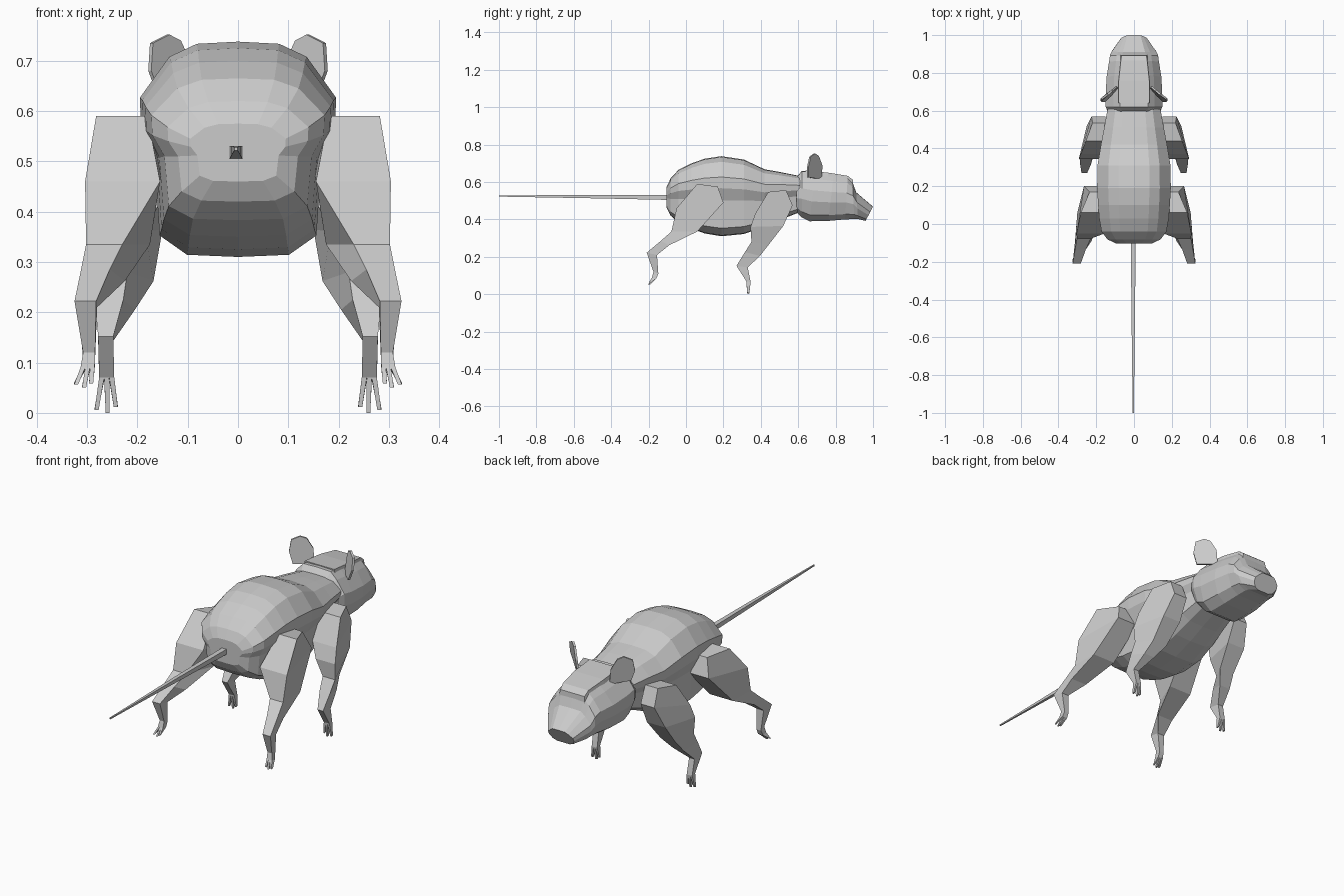
import bpy, bmesh
from mathutils import Vector

fur = bpy.data.materials.new("grey_fur")
fur.diffuse_color = (0.6, 0.6, 0.6, 1)


def loft(name, rings):
    """Skin a list of equal-length point rings and cap both ends."""
    bm = bmesh.new()
    loops = [[bm.verts.new(p) for p in r] for r in rings]
    n = len(loops[0])
    for a, b in zip(loops, loops[1:]):
        for i in range(n):
            j = (i + 1) % n
            bm.faces.new((a[i], a[j], b[j], b[i]))
    bm.faces.new(loops[0])
    bm.faces.new(loops[-1])
    bmesh.ops.recalc_face_normals(bm, faces=bm.faces)
    me = bpy.data.meshes.new(name)
    bm.to_mesh(me)
    bm.free()
    me.materials.append(fur)
    ob = bpy.data.objects.new(name, me)
    bpy.context.collection.objects.link(ob)
    return ob


def section(half, y_top, y_bot, z_top, z_bot, hw):
    """Symmetric cross-section from a unit half outline, with optional slant."""
    outline = half + [(-x, z) for x, z in reversed(half) if x > 0]
    pts = []
    for x, z in outline:
        t = (z + 1) / 2
        pts.append((x * hw, y_bot + (y_top - y_bot) * t, z_bot + (z_top - z_bot) * t))
    return pts


# Body: rounded back, narrower belly
body_half = [(0, 1), (.42, .98), (.70, .86), (1, .48), (.99, .2),
             (.85, -.1), (.8, -.8), (.52, -.98), (0, -1)]
body = [(-.103, .575, .46, .095), (-.082, .62, .42, .14), (-.04, .665, .383, .172),
        (.03, .70, .35, .184), (.10, .725, .325, .19), (.19, .738, .31, .195),
        (.31, .72, .322, .193), (.42, .668, .36, .175), (.51, .652, .40, .158),
        (.61, .632, .44, .14)]
loft("body", [section(body_half, y, y, t, b, w) for y, t, b, w in body])

# Head: boxy skull, brow step, then a wedge snout
head_half = [(0, 1), (.5, .98), (.72, .72), (1, .25), (1, -.2),
             (.82, -.75), (.5, -1), (0, -1)]
head = [(.59, .59, .625, .44, .137), (.62, .62, .66, .41, .15), (.69, .66, .655, .39, .15),
        (.79, .76, .64, .392, .145), (.865, .85, .627, .40, .132), (.89, .90, .60, .402, .127),
        (.91, .92, .545, .402, .117), (1.0, .96, .468, .392, .068)]
loft("head", [section(head_half, *r) for r in head])

# Raised forehead plate
brow_half = [(0, 1), (.85, 1), (1, -1), (0, -1)]
loft("forehead", [section(brow_half, *r) for r in
                  [(.64, .64, .662, .60, .095), (.76, .76, .65, .57, .095),
                   (.865, .872, .633, .55, .082), (.892, .90, .612, .53, .078)]])

# Tail: thin tapering square rod
loft("tail", [[(-.004 + sx * r, y, z + sz * r) for sx, sz in ((-1, -1), (1, -1), (1, 1), (-1, 1))]
              for y, z, r in ((-.08, .517, .013), (-.5, .522, .009), (-1, .525, .003))])


# Leg rings: front (y, z), back (y, z), then inner and outer x of front and back edges
def quad(s, f, b, fi, fo, bi, bo):
    return [(s * fi, *f), (s * fo, *f), (s * bo, *b), (s * bi, *b)]


hind = [((.17, .575), (.06, .59), .165, .235, .18, .282),
        ((.20, .49), (-.05, .46), .15, .265, .155, .304),
        ((.06, .335), (-.078, .335), .175, .30, .23, .302),
        ((-.09, .262), (-.135, .285), .225, .312, .255, .312),
        ((-.155, .21), (-.21, .222), .28, .318, .282, .325),
        ((-.148, .11), (-.174, .12), .284, .308, .284, .308),
        ((-.158, .085), (-.182, .09), .285, .313, .285, .313)]
fore = [((.535, .557), (.44, .547), .15, .22, .15, .255),
        ((.57, .475), (.37, .43), .15, .225, .15, .282),
        ((.52, .365), (.345, .36), .15, .25, .185, .292),
        ((.44, .262), (.35, .28), .168, .25, .22, .288),
        ((.395, .205), (.315, .225), .205, .265, .228, .285),
        ((.33, .143), (.27, .152), .248, .278, .248, .278),
        ((.346, .065), (.322, .07), .246, .276, .246, .276)]
hind_toes = ((.292, .058), (.306, .05), (.322, .056))
fore_toes = ((.243, .012), (.259, .0), (.281, .006))

for side, s in (("right", 1), ("left", -1)):
    for kind, rings, toes, tip_y in (("hind", hind, hind_toes, -.195),
                                     ("front", fore, fore_toes, .334)):
        loft(f"{side}_{kind}_leg", [quad(s, *r) for r in rings])
        f, b, xi, xo = rings[-1][:4]
        w = (xo - xi) / 3
        # Three pointed toes fanning from the foot
        for i, (tx, tz) in enumerate(toes):
            x0, x1 = xi + i * w, xi + (i + 1) * w
            loft(f"{side}_{kind}_toe_{i + 1}", [
                quad(s, f, b, x0, x1, x0, x1),
                quad(s, (tip_y + .004, tz + .003), (tip_y - .006, tz),
                     tx - .004, tx + .004, tx - .004, tx + .004)])

    # Ear: thin leaf-shaped plate, angled outward, cupped and tipped forward
    leaf = [(.0, .615), (.1, .69), (.36, .74), (.62, .752), (1, .735), (1.04, .68), (.8, .625)]
    inner, outer = [], []
    for u, z in leaf:
        y = .738 - .084 * u - .05 * u * (1 - u) + .2 * (z - .69)
        p = Vector((s * (.085 + .087 * u), y, z))
        n = Vector((s * .003, .004, 0))
        inner.append(p + n)
        outer.append(p - n)
    loft(f"{side}_ear", [inner, outer])
